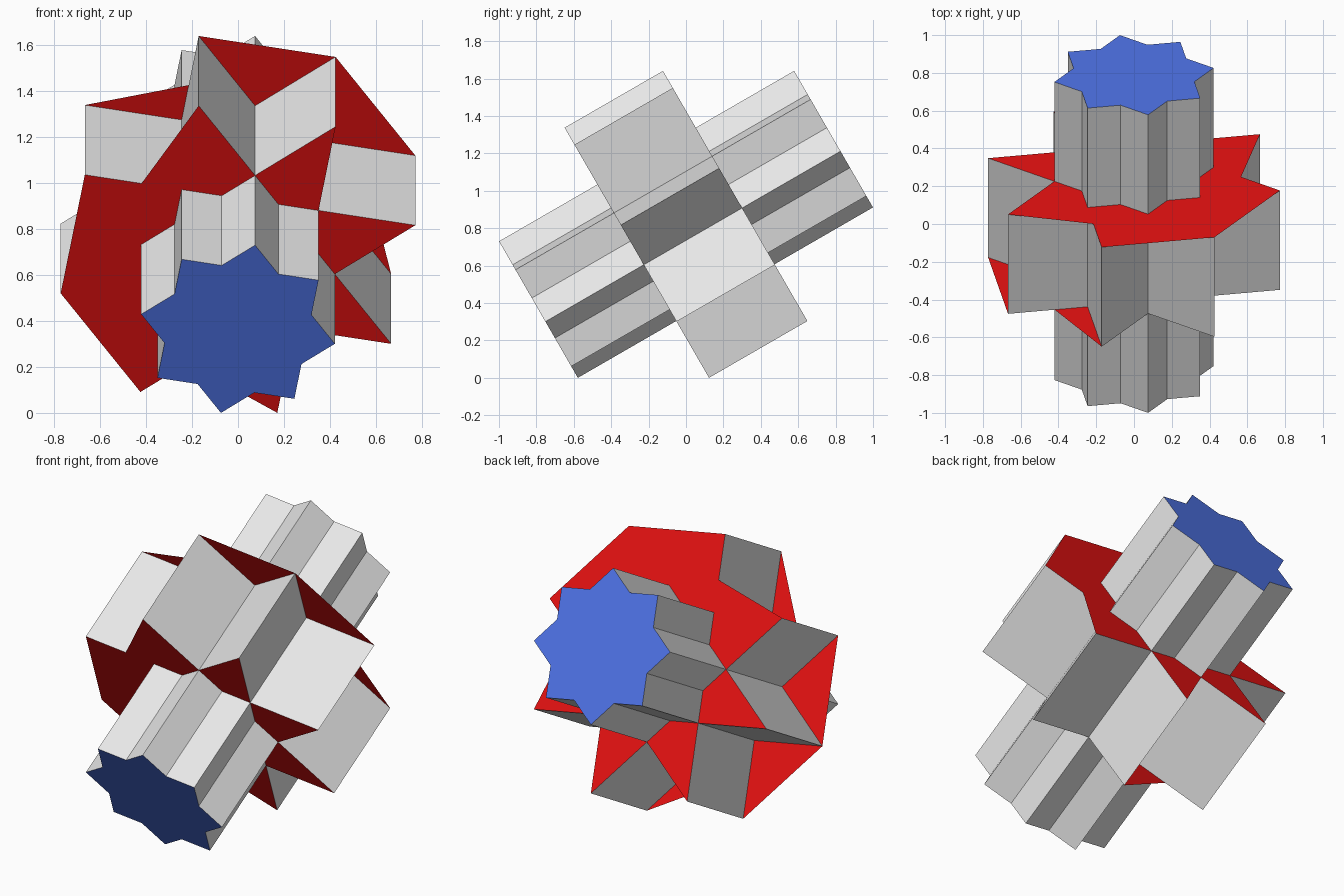
import bpy
import math
from mathutils import Vector

cube = bpy.data.objects.get("Cube")
if cube:
    bpy.data.objects.remove(cube, do_unlink=True)


def make_material(name, color):
    mat = bpy.data.materials.new(name)
    mat.use_nodes = True
    mat.diffuse_color = (*color, 1.0)
    bsdf = next(n for n in mat.node_tree.nodes if n.type == "BSDF_PRINCIPLED")
    bsdf.inputs["Base Color"].default_value = (*color, 1.0)
    return mat


GREY = make_material("light grey", (0.8, 0.8, 0.8))
RED = make_material("deep red", (0.8, 0.006, 0.006))
BLUE = make_material("royal blue", (0.077, 0.172, 0.8))

CENTRE_Z = 0.8206
TILT = math.radians(120)  # turns local +z into the front, leaning down


def star_prism(name, tip, notch, first_angle, half_depth, cap_mat, front_start, back_start):
    """Eight-pointed star prism; each cap is a fan of triangles from one corner."""
    ring = []
    for i in range(16):
        a = math.radians(first_angle + 22.5 * i)
        r = notch if i % 2 else tip
        ring.append((r * math.cos(a), r * math.sin(a)))
    verts = [Vector((x, y, z)) for z in (half_depth, -half_depth) for x, y in ring]

    # Side walls
    faces = [(16 + i, 16 + (i + 1) % 16, (i + 1) % 16, i) for i in range(16)]
    slots = [0] * 16

    # Fan caps, every triangle facing outward
    for base, start, side in ((0, front_start, 1), (16, back_start, -1)):
        for k in range(1, 15):
            tri = [base + (start + j) % 16 for j in (0, k, k + 1)]
            a, b, c = (verts[j] for j in tri)
            area = (b - a).cross(c - a).z * side
            if abs(area) < 1e-5:
                continue
            faces.append(tri if area > 0 else tri[::-1])
            slots.append(1)

    mesh = bpy.data.meshes.new(name)
    mesh.from_pydata(verts, [], faces)
    mesh.materials.append(GREY)
    mesh.materials.append(cap_mat)
    for poly, slot in zip(mesh.polygons, slots):
        poly.material_index = slot
    mesh.update()
    obj = bpy.data.objects.new(name, mesh)
    obj.location = (0, 0, CENTRE_Z)
    obj.rotation_euler = (TILT, 0, 0)
    bpy.context.collection.objects.link(obj)
    return obj


# Long narrow star running through the middle, with blue ends
R_CORE = 0.428
core_notch = R_CORE * math.cos(math.radians(45)) / math.cos(math.radians(22.5))
star_prism("star_core", R_CORE, core_notch, -10, 0.911, BLUE, 1, 1)

# Wide sharp star whose notches meet the core's tips; the fans from the
# tips at 192.5 and 57.5 degrees web over some of its notches
R_WHEEL = R_CORE * math.cos(math.radians(45)) / math.cos(math.radians(67.5))
star_prism("star_wheel", R_WHEEL, R_CORE, 12.5, 0.911 / 3, RED, 8, 2)
